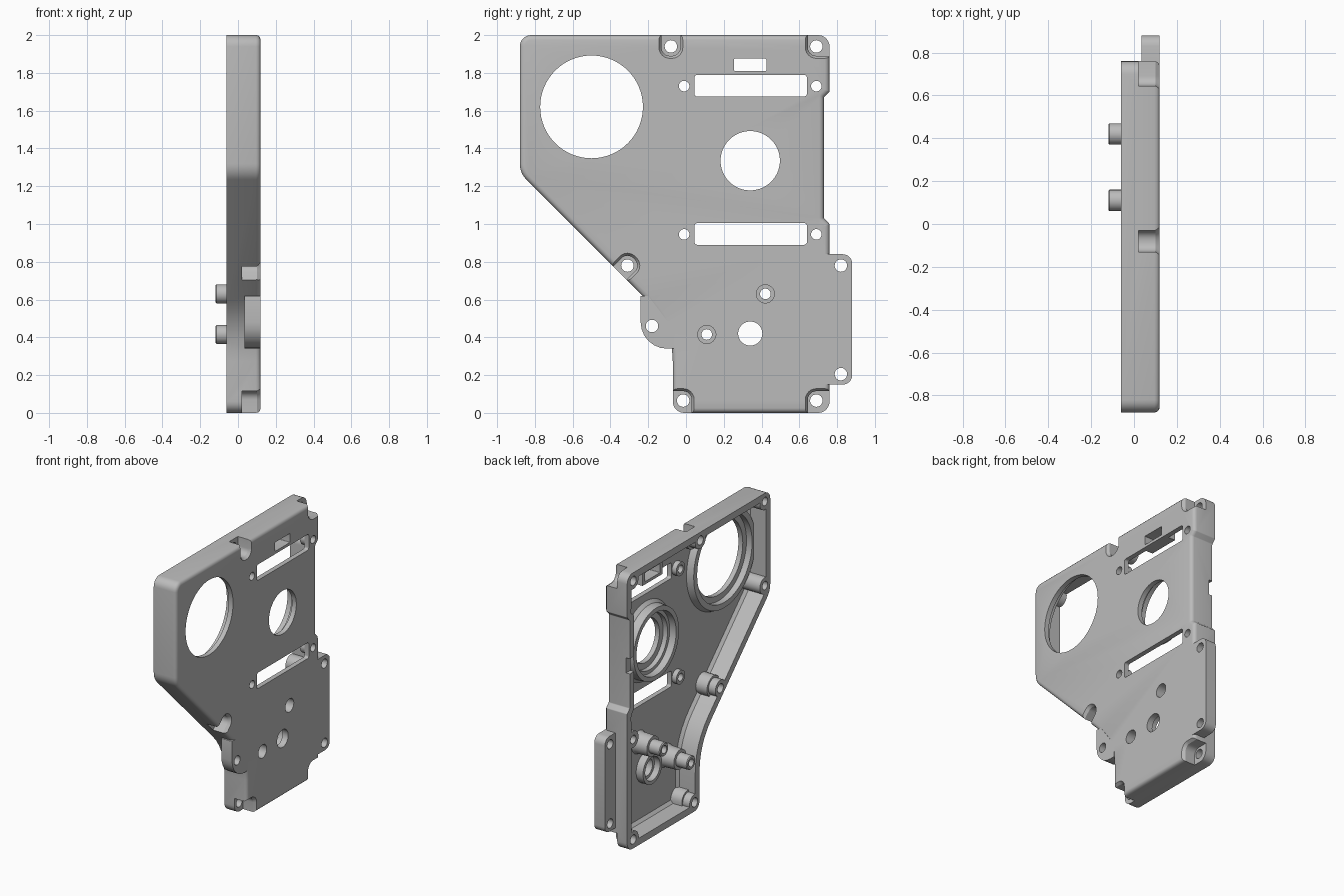
import bpy
import bmesh
import math
from mathutils import Vector

cube = bpy.data.objects.get("Cube")
if cube:
    bpy.data.objects.remove(cube, do_unlink=True)

grey = bpy.data.materials.new("cast_grey")
grey.use_nodes = True
grey.diffuse_color = (0.5, 0.5, 0.5, 1)
grey.node_tree.nodes["Principled BSDF"].inputs["Base Color"].default_value = (0.5, 0.5, 0.5, 1)

BACK, FACE = -0.06, 0.12      # open rim and outer face along x
FLOOR, WALL = 0.085, 0.05
BELOW, ABOVE = -0.2, 0.2      # overshoot for cutters


def loft(name, rings):
    """Join rings of (x, [(y, z), ...]) into a closed solid."""
    bm = bmesh.new()
    loops = [[bm.verts.new((x, p[0], p[1])) for p in pts] for x, pts in rings]
    n = len(loops[0])
    for a, b in zip(loops, loops[1:]):
        for i in range(n):
            j = (i + 1) % n
            bm.faces.new((a[i], a[j], b[j], b[i]))
    bm.faces.new(loops[0])
    bm.faces.new(loops[-1])
    bmesh.ops.recalc_face_normals(bm, faces=bm.faces)
    mesh = bpy.data.meshes.new(name)
    bm.to_mesh(mesh)
    bm.free()
    mesh.materials.append(grey)
    obj = bpy.data.objects.new(name, mesh)
    bpy.context.scene.collection.objects.link(obj)
    return obj


def rounded(corners, off=0.0, steps=6):
    """Counterclockwise corners (y, z, radius), inset by off, with rounded corners."""
    out, n = [], len(corners)
    for i, (y, z, r) in enumerate(corners):
        p = Vector((y, z))
        d1 = (p - Vector(corners[i - 1][:2])).normalized()
        d2 = (Vector(corners[(i + 1) % n][:2]) - p).normalized()
        n1, n2 = Vector((-d1.y, d1.x)), Vector((-d2.y, d2.x))
        p = p + (n1 + n2) * (off / (1 + n1.dot(n2)))
        turn = math.atan2(d1.x * d2.y - d1.y * d2.x, d1.dot(d2))
        side = 1 if turn > 0 else -1
        r = max(r - side * off, 0.004)
        centre = p - d1 * (r * math.tan(abs(turn) / 2)) + n1 * (side * r)
        start = math.atan2(-side * n1.y, -side * n1.x)
        for k in range(steps + 1):
            a = start + turn * k / steps
            out.append((centre.x + r * math.cos(a), centre.y + r * math.sin(a)))
    return out


def prism(name, corners, *levels):
    """Solid with rounded outline; levels are (x, inset)."""
    return loft(name, [(x, rounded(corners, off)) for x, off in levels])


def disc(name, y, z, *levels, sides=40):
    """Turned solid along x; levels are (x, radius)."""
    ang = [2 * math.pi * k / sides for k in range(sides)]
    return loft(name, [(x, [(y + r * math.cos(a), z + r * math.sin(a)) for a in ang])
                       for x, r in levels])


def box(y0, y1, z0, z1, r=0.004):
    return [(y0, z0, r), (y1, z0, r), (y1, z1, r), (y0, z1, r)]


def combine(target, operation, parts):
    for part in parts:
        mod = target.modifiers.new("bool", 'BOOLEAN')
        mod.operation, mod.solver, mod.object = operation, 'EXACT', part
        bpy.context.view_layer.objects.active = target
        bpy.ops.object.modifier_apply(modifier=mod.name)
        bpy.data.objects.remove(part, do_unlink=True)


def slot(y, z, angle):
    """Outline of a round-ended slot opening outwards at an angle."""
    c, s = math.cos(angle), math.sin(angle)
    return [(y + u * c - v * s, z + u * s + v * c, r)
            for u, v, r in ((-0.05, -0.05, 0.045), (0.25, -0.05, 0.004),
                            (0.25, 0.05, 0.004), (-0.05, 0.05, 0.045))]


def corner_pocket(y, z, sy, sz):
    """Outline of a pocket open on the two outer sides of a corner."""
    ys = sorted((y - sy * 0.045, y + sy * 0.25))
    zs = sorted((z - sz * 0.05, z + sz * 0.25))
    return box(*ys, *zs, r=0.045)


# Housing outline
outline = [(-0.07, 0, 0.06), (0.76, 0, 0.06), (0.76, 1.0, 0.01), (0.73, 1.03, 0.01),
           (0.73, 1.67, 0.01), (0.76, 1.7, 0.01), (0.76, 2, 0.06), (-0.88, 2, 0.06),
           (-0.88, 1.27, 0.12), (-0.07, 0.46, 0.45)]
fillet = 0.025
edge = [(FACE - fillet * (1 - math.sin(a)), fillet * (1 - math.cos(a)))
        for a in (0, math.pi / 6, math.pi / 3, math.pi / 2)]
housing = prism("housing", outline, (BACK, 0), *edge)
cavity = prism("cavity", outline, (-0.1, WALL), (0.065, WALL), (FLOOR, WALL + 0.02))

# Screw positions and their outer pockets
pockets = [(-0.015, 0.065, corner_pocket(-0.015, 0.065, -1, -1)),
           (0.69, 0.065, corner_pocket(0.69, 0.065, 1, -1)),
           (0.69, 1.94, corner_pocket(0.69, 1.94, 1, 1)),
           (-0.08, 1.94, slot(-0.08, 1.94, math.pi / 2)),
           (-0.31, 0.78, slot(-0.31, 0.78, -0.75 * math.pi))]
blind = [(-0.82, 1.94), (-0.82, 1.33), (0.69, 0.79)]
small_holes = [(y, z) for y in (-0.01, 0.69) for z in (0.945, 1.73)]
pegs = [(0.42, 0.63), (0.11, 0.415)]
big, mid, low = (-0.5, 1.62), (0.34, 1.335), (0.34, 0.42)

# Bosses and rings that stand inside the cavity
solids = [prism("pocket_wall", o, (-0.005, -0.025), (ABOVE, -0.025)) for y, z, o in pockets]
solids += [disc("screw_boss", y, z, (BELOW, 0.06), (ABOVE, 0.06))
           for y, z in [p[:2] for p in pockets] + blind]
solids += [disc("small_boss", y, z, (0.05, 0.05), (ABOVE, 0.05)) for y, z in small_holes]
solids += [disc("big_ring", *big, (0.04, 0.355), (0.09, 0.375), (ABOVE, 0.375), sides=64),
           disc("mid_ring", *mid, (0.0, 0.26), (0.06, 0.265), (0.09, 0.29), (ABOVE, 0.29), sides=64),
           disc("low_ring", *low, (0.03, 0.11), (ABOVE, 0.11)),
           prism("window_frame", box(0.225, 0.455, 1.78, 1.905), (0.03, 0), (ABOVE, 0))]
combine(cavity, 'DIFFERENCE', solids)
combine(housing, 'DIFFERENCE', [cavity])

# Mounting ears and tall pegs
right_ear = [(0.72, 0.15, 0.004), (0.88, 0.15, 0.05), (0.88, 0.84, 0.05), (0.72, 0.84, 0.004)]
left_ear = [(-0.24, 0.62, 0.004), (-0.24, 0.34, 0.14), (-0.06, 0.34, 0.004),
            (-0.06, 0.42, 0.004), (-0.08, 0.46, 0.004), (-0.2, 0.62, 0.004)]
added = [prism("ear", o, (0.035, 0), (FACE, 0)) for o in (right_ear, left_ear)]
added += [disc("peg", y, z, (-0.12, 0.044), (-0.114, 0.05), (-0.03, 0.05), (-0.03, 0.072),
               (0.07, 0.075), (0.1, 0.09)) for y, z in pegs]
combine(housing, 'UNION', added)

# Pockets, windows and holes
cuts = [prism("pocket", o, (0.02, 0), (0.1, 0), (0.13, -0.02)) for y, z, o in pockets]
cuts += [disc("screw_hole", y, z, (BELOW, 0.033), (ABOVE, 0.033), sides=24)
         for y, z in [p[:2] for p in pockets] + [(0.82, 0.78), (0.82, 0.205), (-0.18, 0.46)]]
cuts += [disc("blind_hole", y, z, (BELOW, 0.03), (0.05, 0.03), sides=24) for y, z in blind]
cuts += [disc("small_hole", y, z, (BELOW, 0.028), (ABOVE, 0.028), sides=24)
         for y, z in small_holes]
cuts += [disc("peg_hole", y, z, (BELOW, 0.028), (0.05, 0.028), (0.05, 0.048), (ABOVE, 0.048),
              sides=32) for y, z in pegs]
cuts += [disc("big_hole", *big, (BELOW, 0.315), (0.085, 0.315), (0.085, 0.272),
              (ABOVE, 0.272), sides=64),
         disc("mid_hole", *mid, (BELOW, 0.235), (0.05, 0.225), (0.05, 0.2), (0.085, 0.2),
              (0.085, 0.157), (ABOVE, 0.157), sides=64),
         disc("low_hole", *low, (BELOW, 0.085), (0.075, 0.085), (0.075, 0.064), (ABOVE, 0.064))]
for window in (box(0.045, 0.64, 1.675, 1.79, 0.015), box(0.045, 0.64, 0.89, 1.005, 0.015),
               box(0.255, 0.425, 1.81, 1.875)):
    cuts.append(prism("window", window, (BELOW, 0), (ABOVE, 0)))
cuts.append(prism("rim_notch", box(0.66, 0.8, 1.28, 1.39), (BELOW, 0), (-0.03, 0)))
combine(housing, 'DIFFERENCE', cuts)

# Smooth the curved walls and keep the machined edges crisp
bpy.ops.object.select_all(action='DESELECT')
housing.select_set(True)
bpy.context.view_layer.objects.active = housing
bpy.ops.object.shade_smooth_by_angle(angle=math.radians(32))
